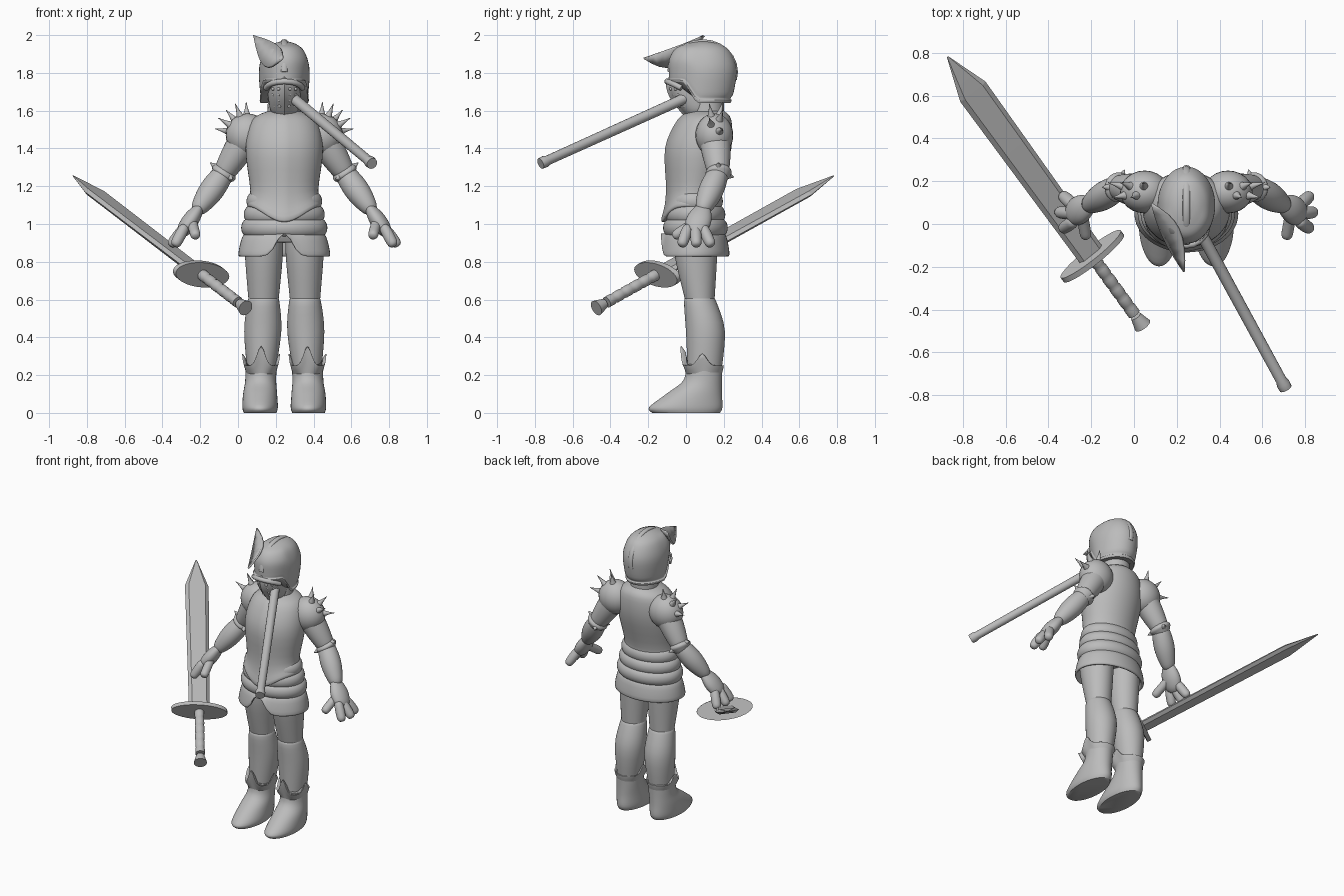
import bpy, bmesh
from math import sin, cos, pi, exp, radians
from mathutils import Vector, Matrix

if "Cube" in bpy.data.objects:
    bpy.data.objects.remove(bpy.data.objects["Cube"])

GREY = (.5, .5, .5, 1)
steel = bpy.data.materials.new("grey_steel")
steel.use_nodes = True
steel.diffuse_color = GREY
steel.node_tree.nodes["Principled BSDF"].inputs["Base Color"].default_value = GREY

BODY_CENTRE = Vector((.245, 0, 0))
FRONT = -pi / 2


def finish(name, bm, on_body=True, mirror=False, subsurf=0, sharp_angle=60):
    """Turn a bmesh into a finished object, mirrored about the body if asked."""
    bmesh.ops.recalc_face_normals(bm, faces=bm.faces)
    mesh = bpy.data.meshes.new(name)
    bm.to_mesh(mesh)
    bm.free()
    mesh.materials.append(steel)
    mesh.shade_smooth()
    mesh.set_sharp_from_angle(angle=radians(sharp_angle))
    part = bpy.data.objects.new(name, mesh)
    bpy.context.scene.collection.objects.link(part)
    if on_body:
        part.location = BODY_CENTRE
    if mirror:
        part.modifiers.new("Mirror", 'MIRROR').use_mirror_merge = False
    if subsurf:
        part.modifiers.new("Subdivision", 'SUBSURF').levels = subsurf
    return part


def skin(bm, rings):
    """Join rings of points with quads and close both ends."""
    loops = [[bm.verts.new(point) for point in ring] for ring in rings]
    for lower, upper in zip(loops, loops[1:]):
        for i in range(len(lower)):
            bm.faces.new((lower[i - 1], lower[i], upper[i], upper[i - 1]))
    bm.faces.new(loops[0])
    bm.faces.new(loops[-1])


def bump(angle, centre, width):
    distance = (angle - centre + pi) % (2 * pi) - pi
    return exp(-(distance / width) ** 2)


def oval(z, half, front, back, x=0):
    """A level cross-section: height, half width, front and back, side offset."""
    return Vector((z, half, front, back, x))


def smooth_path(keys, steps=4):
    """Catmull-Rom curve through the key cross-sections."""
    result = []
    for i in range(len(keys) - 1):
        before, start, end = keys[max(i - 1, 0)], keys[i], keys[i + 1]
        after = keys[min(i + 2, len(keys) - 1)]
        leave, arrive = (end - before) / 2, (after - start) / 2
        for k in range(steps):
            t = k / steps
            curve = start.lerp(end, t * t * (3 - 2 * t))
            result.append(curve + leave * t * (1 - t) ** 2 - arrive * t * t * (1 - t))
    return result + [keys[-1]]


def loft(name, keys, lift=None, keel=0, mirror=False, sides=48):
    """Stack ovals; lift(angle, z) raises points and keel pinches the front."""
    bm, rings = bmesh.new(), []
    for z, half, front, back, x in smooth_path(keys):
        ring = []
        for i in range(sides):
            a = 2 * pi * i / sides
            y = (front + back) / 2 + (back - front) / 2 * sin(a) - keel * bump(a, FRONT, .15)
            ring.append((x + half * cos(a), y, z + (lift(a, z) if lift else 0)))
        rings.append(ring)
    skin(bm, rings)
    return finish(name, bm, mirror=mirror)


def tube(bm, path, radii, flat=1, across=(0, 1, .1), sides=16):
    rings = []
    for i, (point, radius) in enumerate(zip(path, radii)):
        along = (path[min(i + 1, len(path) - 1)] - path[max(i - 1, 0)]).normalized()
        u = along.cross(Vector(across)).normalized()
        v = along.cross(u)
        turns = [2 * pi * k / sides for k in range(sides)]
        rings.append([point + radius * (u * cos(a) * flat + v * sin(a)) for a in turns])
    skin(bm, rings)


def limb(bm, start, end, thick, thin, swell=0, flat=1, steps=6):
    """A rounded tapering limb that swells in the middle."""
    along = (end - start).normalized()
    path, radii = [start - along * thick * .6], [thick * .6]
    for i in range(steps + 1):
        t = i / steps
        path.append(start.lerp(end, t))
        radii.append(thick + (thin - thick) * t + swell * sin(pi * t))
    tube(bm, path + [end + along * thin * .6], radii + [thin * .6], flat)


def ball(bm, centre, size):
    place = Matrix.Translation(centre) @ Matrix.Diagonal((*size, 1))
    bmesh.ops.create_uvsphere(bm, u_segments=24, v_segments=16, radius=1, matrix=place)


# Breastplate with a pointed lower edge, and neck
def point_down(a, z):
    return -.08 * max(0, -sin(a)) ** 4 * min(1, max(0, (1.2 - z) * 10))


loft("breastplate", [oval(z=1.6, half=.08, front=.03, back=.2),
                     oval(z=1.55, half=.17, front=-.04, back=.24),
                     oval(z=1.4, half=.205, front=-.105, back=.24),
                     oval(z=1.18, half=.18, front=-.1, back=.185),
                     oval(z=1.1, half=.195, front=-.125, back=.185),
                     oval(z=1.09, half=.17, front=-.1, back=.17)], point_down, keel=.006)
loft("neck", [oval(z=1.52, half=.09, front=.02, back=.2),
              oval(z=1.75, half=.085, front=.03, back=.2)])

# Rolled waist bands, widening downwards
for i, name in enumerate(("upper_belt", "lower_belt", "upper_skirt")):
    roll = []
    for k in range(9):
        a = pi * k / 8
        inset = .04 * (1 - sin(a))
        roll.append(oval(z=1.12 - .07 * i + .05 * cos(a), half=.2 + .014 * i - inset,
                         front=inset - .105 - .008 * i, back=.195 + .013 * i - inset))
    loft(name, roll, None if i else point_down)


# Hollow lower skirt with a notch at the front
def notch(a, z):
    return bump(a, FRONT, .24) * max(0, .95 - z)


loft("lower_skirt", [oval(z=.96, half=.19, front=-.09, back=.19),
                     oval(z=.93, half=.223, front=-.115, back=.215),
                     oval(z=.84, half=.243, front=-.133, back=.23),
                     oval(z=.835, half=.225, front=-.12, back=.21),
                     oval(z=.9, half=.2, front=-.1, back=.2)], notch)

# Legs and boots
loft("thigh", [oval(z=.97, half=.1, front=-.07, back=.17, x=.11),
               oval(z=.83, half=.1, front=-.06, back=.165, x=.108),
               oval(z=.58, half=.078, front=0, back=.15, x=.11)], mirror=True)
loft("greave", [oval(z=.61, half=.07, front=.01, back=.14, x=.11),
                oval(z=.59, half=.084, front=-.01, back=.16, x=.11),
                oval(z=.43, half=.098, front=0, back=.206, x=.114),
                oval(z=.2, half=.072, front=.01, back=.185, x=.122)], mirror=True)
loft("boot", [oval(z=0, half=.086, front=-.18, back=.18, x=.128),
              oval(z=.03, half=.094, front=-.195, back=.193, x=.128),
              oval(z=.1, half=.09, front=-.105, back=.19, x=.128),
              oval(z=.17, half=.082, front=-.015, back=.19, x=.125),
              oval(z=.25, half=.083, front=0, back=.193, x=.123)], mirror=True)


def cuff_points(a, z):
    sides = bump(a, 0, .3) + bump(a, pi, .3)
    return (bump(a, FRONT, .3) + .6 * sides) * (z - .2) * 2


loft("boot_cuff", [oval(z=.2, half=.078, front=0, back=.188, x=.123),
                   oval(z=.25, half=.1, front=-.03, back=.2, x=.123),
                   oval(z=.24, half=.08, front=0, back=.185, x=.123)], cuff_points, mirror=True)

# Shoulder guards with a fan of spikes
SHOULDER = Vector((.195, .15, 1.47))
bm = bmesh.new()
ball(bm, SHOULDER, (.115, .1, .115))
finish("shoulder_guard", bm, mirror=True)
bm = bmesh.new()
for i in range(5):
    a = .2 + i / 3
    outward = Vector((cos(a), -.15 if i % 2 else .25, sin(a))).normalized()
    limb(bm, SHOULDER + outward * .1, SHOULDER + outward * .18, .024, .002, swell=-.003)
finish("shoulder_spikes", bm, mirror=True)

# Arms and spiked elbow cuffs
ELBOW = Vector((.32, .172, 1.27))
WRIST = Vector((.455, .09, 1.08))
PALM = Vector((.53, .05, .97))
bm = bmesh.new()
limb(bm, SHOULDER, ELBOW, .085, .058, swell=.006)
finish("upper_arm", bm, mirror=True, subsurf=1)
bm = bmesh.new()
limb(bm, ELBOW, WRIST, .056, .044, swell=.018)
finish("forearm", bm, mirror=True, subsurf=1)
bm = bmesh.new()
drop = (ELBOW - SHOULDER).normalized() * .02
limb(bm, ELBOW - drop, ELBOW + drop, .06, .06, swell=.012)
finish("elbow_cuff", bm, mirror=True, subsurf=1)
bm = bmesh.new()
for k in range(3):
    outward = Vector((.8 * cos(2 * k), sin(2 * k), .6 * cos(2 * k)))
    limb(bm, ELBOW + outward * .05, ELBOW + outward * .09, .022, .002)
finish("elbow_spikes", bm, mirror=True)

# Hands: palm, three spread fingers and a thumb
bm = bmesh.new()
limb(bm, WRIST, PALM, .045, .062, swell=.015, flat=.65)
for spread in (-1, 0, 1):
    knuckle = PALM + Vector((0, .04 * spread, .01))
    fingertip = PALM + Vector((.065 - .02 * abs(spread), .005 + .075 * spread, -.075))
    limb(bm, knuckle, fingertip, .028, .028, swell=.003)
limb(bm, WRIST.lerp(PALM, .5), WRIST + Vector((.015, -.145, -.14)), .028, .028)
finish("hand", bm, mirror=True, subsurf=1)


# Helmet with a raised front opening, and a crest ridge
def opening(a, z):
    t = min(1, max(0, -sin(a) * 1.8))
    return t * t * (3 - 2 * t) * (1.95 - z) * .36 if z < 1.95 else 0


loft("helmet", [oval(z=1.966, half=.02, front=.06, back=.12),
                oval(z=1.95, half=.067, front=-.01, back=.185),
                oval(z=1.91, half=.108, front=-.06, back=.235),
                oval(z=1.82, half=.134, front=-.09, back=.268),
                oval(z=1.7, half=.128, front=-.09, back=.253),
                oval(z=1.665, half=.122, front=-.09, back=.236),
                oval(z=1.655, half=.13, front=-.1, back=.242),
                oval(z=1.64, half=.126, front=-.098, back=.235)], opening)
bm = bmesh.new()
turns = [radians(15 * k) for k in range(14)]
ridge = [Vector((0, .088 - .177 * cos(a), 1.805 + .163 * sin(a))) for a in turns]
tube(bm, ridge, [.017] * len(ridge), flat=.6, across=(1, 0, 0))
finish("helmet_crest", bm)

# Face mask with a centre ridge, brow band and rivets
loft("face_mask", [oval(z=1.565, half=.04, front=.01, back=.11),
                   oval(z=1.6, half=.072, front=-.02, back=.14),
                   oval(z=1.67, half=.085, front=-.072, back=.16),
                   oval(z=1.74, half=.088, front=-.092, back=.17),
                   oval(z=1.79, half=.08, front=-.07, back=.16)], keel=.014)
bm = bmesh.new()
turns = [k / 3 for k in range(-4, 5)]
brow = [Vector((.1 * sin(a), -.1 * cos(a), 1.755 - .02 * a * a)) for a in turns]
tube(bm, brow, [.015] * len(brow), across=(0, 0, 1))
finish("brow_band", bm)
bm = bmesh.new()
for column in range(2):
    for row in range(4):
        x = (.03 + .03 * column) * (1 - .06 * row)
        ball(bm, (x, -.08 + .016 * row + .025 * column, 1.715 - .03 * row), [.009] * 3)
finish("mask_rivets", bm, mirror=True)

# Plume: a thin leaf beside the crest
root, point = Vector((.08, .09, 2)), Vector((.23, -.225, 1.88))
bm = bmesh.new()
edges = []
for i in range(9):
    t = i / 8
    middle, width = root.lerp(point, t), sin(pi * t)
    edges.append([bm.verts.new(middle + width * Vector(offset))
                  for offset in ((-.02, 0, -.1), (.05, .04, .01))])
for (a, b), (c, d) in zip(edges, edges[1:]):
    bm.faces.new((a, b, d, c))
bmesh.ops.remove_doubles(bm, verts=bm.verts, dist=.001)
plume = finish("plume", bm, on_body=False, sharp_angle=30)
plume.modifiers.new("Thickness", 'SOLIDIFY').thickness = .012

# Long pole with a flared end
near, far = Vector((.29, 0, 1.668)), Vector((.71, -.77, 1.32))
bm = bmesh.new()
stations = {0: .032, .03: .028, .95: .026, .97: .032, 1: .03}
tube(bm, [near.lerp(far, t) for t in stations], stations.values())
finish("pole", bm, on_body=False, sharp_angle=40)

# Sword, built along its own axis from tip to pommel
tip, pommel = Vector((-.872, .782, 1.255)), Vector((.04, -.475, .555))
axis = (pommel - tip).normalized()
side = Vector((.77, .63, -.1))
side = (side - axis * side.dot(axis)).normalized()
sword_frame = Matrix((side, axis.cross(side), axis)).transposed()
length = (pommel - tip).length
guard = length * .742


def sword_part(name, sections, shape, sharp_angle=40):
    """Sections give distance from the tip, half width and half thickness."""
    bm = bmesh.new()
    skin(bm, [[tip + sword_frame @ Vector((wide * x, thick * y, distance)) for x, y in shape]
              for distance, wide, thick in sections])
    finish(name, bm, on_body=False, sharp_angle=sharp_angle)


bevelled = [(1, 0), (.7, 1), (-.7, 1), (-1, 0), (-.7, -1), (.7, -1)]
circle = [(cos(pi * i / 16), sin(pi * i / 16)) for i in range(32)]
sword_part("blade", [(0, .004, .002), (.22, .076, .016), (guard, .066, .018)], bevelled, 10)
sword_part("guard", [(guard - .014, .18, .07), (guard + .014, .18, .07)], circle)
wrap, grip = (length - guard) / 7, []
for i in range(6):
    for part, radius in ((0, .026), (.2, .03), (.8, .03)):
        grip.append((guard + wrap * (i + part), radius, radius))
sword_part("grip", grip, circle, 60)
flare = [(length - .06 + .03 * k, .026 + .008 * k, .026 + .008 * k) for k in range(3)]
sword_part("pommel", flare, circle)
